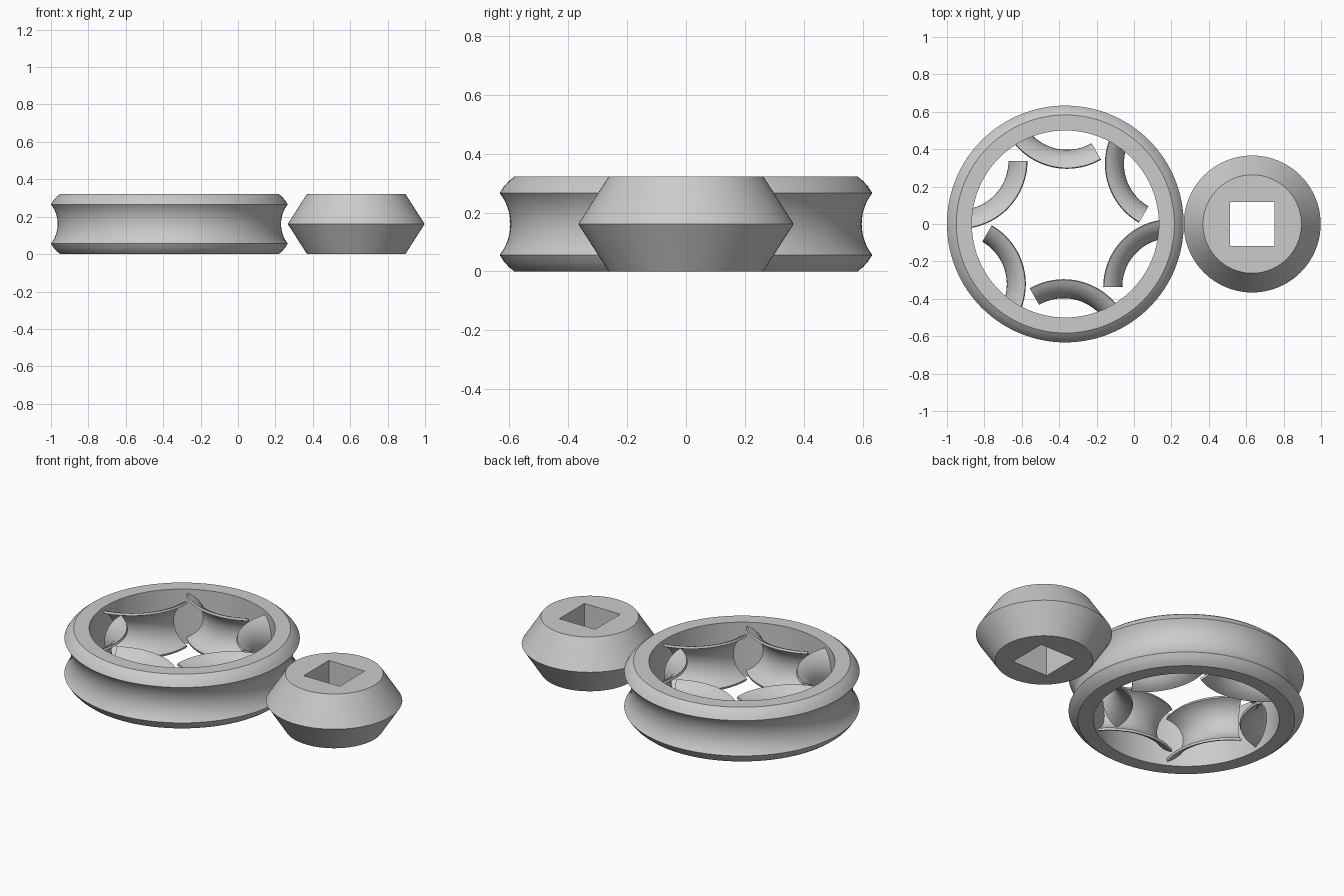
import bpy, bmesh
from math import sin, cos, radians, pi, atan2, hypot
from mathutils import Matrix

cube = bpy.data.objects.get("Cube")
if cube:
    bpy.data.objects.remove(cube)

HEIGHT = 0.322
MID = HEIGHT / 2
WHEEL_X, ROLLER_X = -0.367, 0.632

grey = bpy.data.materials.new("plain grey")
grey.use_nodes = True
grey.diffuse_color = (0.6, 0.6, 0.6, 1)
grey.node_tree.nodes["Principled BSDF"].inputs["Base Color"].default_value = (0.6, 0.6, 0.6, 1)


def arc(centre_r, centre_z, radius, start, end, steps):
    """Points of a circular arc in the radius/height plane, angles in radians."""
    angles = [start + (end - start) * i / steps for i in range(steps + 1)]
    return [(centre_r + radius * cos(a), centre_z + radius * sin(a)) for a in angles]


def sweep(name, profile, matrix, start=0, end=360, steps=96, square=()):
    """Turn a closed profile about z; points listed in square follow a square path."""
    full = end - start == 360
    bm = bmesh.new()
    rings = []
    for i in range(steps if full else steps + 1):
        a = radians(start + (end - start) * i / steps)
        ring = []
        for k, (r, z) in enumerate(profile):
            if k in square:
                r /= max(abs(cos(a)), abs(sin(a)))
            ring.append(bm.verts.new((r * cos(a), r * sin(a), z)))
        rings.append(ring)
    count = len(profile)
    for i in range(steps):
        a, b = rings[i], rings[(i + 1) % len(rings)]
        for k in range(count):
            n = (k + 1) % count
            bm.faces.new((a[k], b[k], b[n], a[n]))
    if not full:
        bm.faces.new(rings[0])
        bm.faces.new(rings[-1])
    bmesh.ops.recalc_face_normals(bm, faces=bm.faces)
    mesh = bpy.data.meshes.new(name)
    bm.to_mesh(mesh)
    bm.free()
    mesh.materials.append(grey)
    obj = bpy.data.objects.new(name, mesh)
    bpy.context.collection.objects.link(obj)
    obj.matrix_world = matrix
    bpy.ops.object.select_all(action="DESELECT")
    obj.select_set(True)
    bpy.context.view_layer.objects.active = obj
    bpy.ops.object.shade_smooth_by_angle(angle=radians(25))
    return obj


# Wheel rim: grooved outside, rounded shoulders, straight bore
lip, groove, half = 0.633, 0.597, 0.105
depth = lip - groove
radius = (depth ** 2 + half ** 2) / (2 * depth)
spread = atan2(half, radius - depth)
shoulder = [(0.583, 0), (0.602, 0.015), (0.619, 0.034)]
rim = [(0.5, 0)] + shoulder
rim += arc(groove + radius, MID, radius, pi + spread, pi - spread, 16)
rim += [(r, HEIGHT - z) for r, z in reversed(shoulder)] + [(0.5, HEIGHT)]
wheel = Matrix.Translation((WHEEL_X, 0, 0))
sweep("wheel_rim", rim, wheel, steps=128)

# Six curved spokes: thin shells with a hollow side towards the hub
bulge, thick = 0.146, 0.014
open_angle = radians(88)
channel = arc(0.262 + bulge, MID, bulge, pi - open_angle, pi + open_angle, 20)
channel += arc(0.262 + bulge, MID, bulge - thick, pi + open_angle, pi - open_angle, 20)
# trim the shell edges to an upright lip
channel = [(min(r, 0.37), z) for r, z in channel]
inner = [p for p in channel if p[0] < 0.37]
spoke_at = Matrix.Translation((0.009, 0.659, 0))
for i in range(6):
    turn = Matrix.Rotation(radians(60 * i), 4, "Z")
    sweep(f"spoke_{i + 1}", inner, wheel @ turn @ spoke_at, 216, 300, 32)

# Double-cone roller with a square through hole
roller = [(0.118, 0), (0.263, 0), (0.366, MID), (0.263, HEIGHT), (0.118, HEIGHT)]
sweep("roller", roller, Matrix.Translation((ROLLER_X, 0, 0)), square=(0, 4))
